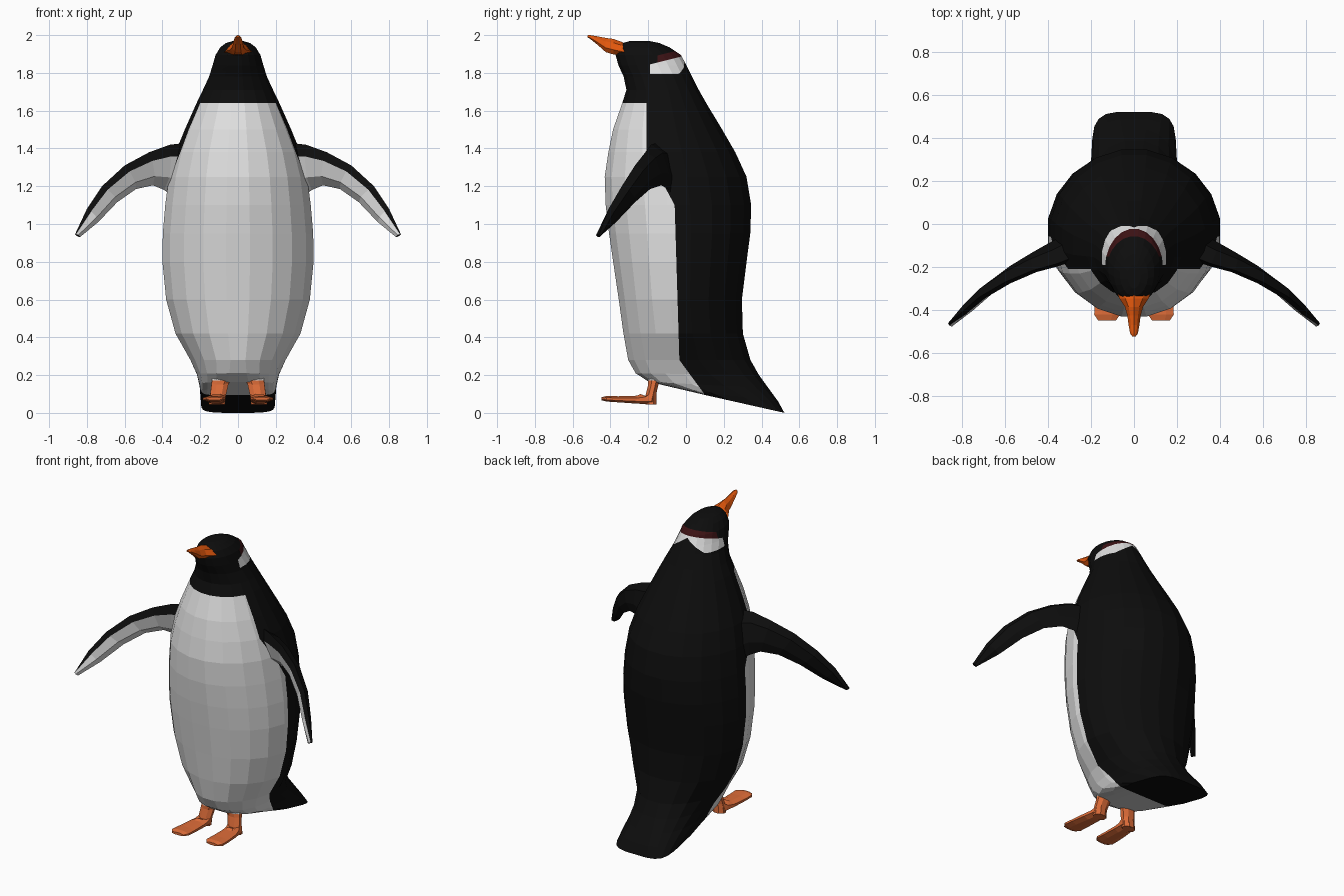
import bpy, bmesh, math
from mathutils import Vector

if "Cube" in bpy.data.objects:
    bpy.data.objects.remove(bpy.data.objects["Cube"])


def colour(name, rgb):
    m = bpy.data.materials.new(name)
    m.diffuse_color = (*rgb, 1)
    m.use_nodes = True
    m.node_tree.nodes["Principled BSDF"].inputs["Base Color"].default_value = m.diffuse_color
    return m


BLACK = colour("black feathers", (0.004, 0.004, 0.004))
WHITE = colour("white feathers", (0.75, 0.75, 0.75))
RED = colour("dark red band", (0.045, 0.006, 0.007))
BEAK = colour("beak orange", (0.75, 0.095, 0.004))
FOOT = colour("foot orange", (0.72, 0.15, 0.04))


def loft(rings, rule=None):
    """Skin closed rings; rule(ring, segment) gives the material index."""
    bm = bmesh.new()
    vs = [[bm.verts.new(p) for p in r] for r in rings]
    n = len(vs[0])
    for i in range(len(vs) - 1):
        for j in range(n):
            k = (j + 1) % n
            f = bm.faces.new((vs[i][j], vs[i][k], vs[i + 1][k], vs[i + 1][j]))
            if rule:
                f.material_index = rule(i, j)
    bm.faces.new(vs[0])
    bm.faces.new(vs[-1])
    bmesh.ops.recalc_face_normals(bm, faces=bm.faces)
    return bm


def finish(bm, name, mats):
    me = bpy.data.meshes.new(name)
    bm.normal_update()
    bm.to_mesh(me)
    bm.free()
    for m in mats:
        me.materials.append(m)
    ob = bpy.data.objects.new(name, me)
    bpy.context.collection.objects.link(ob)
    return ob


def cut(bm, zmin, zmax, co, no):
    fs = [f for f in bm.faces if zmin <= f.calc_center_median().z <= zmax]
    geom = set(fs)
    for f in fs:
        geom.update(f.edges)
        geom.update(f.verts)
    bmesh.ops.bisect_plane(bm, geom=list(geom), dist=1e-5, plane_co=co, plane_no=no)


# Body, head and tail: front y, front z, back y, back z, half width, squareness
def level(z, yf, yb, w):
    return (yf, z, yb, z, w, 1)


BODY = [(0.10, 0.095, 0.522, 0.0, 0.195, 0.5), (-0.05, 0.13, 0.49, 0.06, 0.20, 0.6),
        (-0.20, 0.165, 0.44, 0.13, 0.205, 0.7), (-0.27, 0.21, 0.39, 0.20, 0.22, 0.85)]
BODY += [level(*r) for r in [
    (0.28, -0.31, 0.345, 0.255), (0.42, -0.335, 0.305, 0.335), (0.6, -0.36, 0.30, 0.385),
    (0.8, -0.39, 0.325, 0.405), (0.95, -0.412, 0.345, 0.403), (1.1, -0.43, 0.35, 0.39),
    (1.25, -0.435, 0.325, 0.37), (1.38, -0.415, 0.265, 0.335), (1.5, -0.39, 0.195, 0.285),
    (1.64, -0.34, 0.11, 0.222), (1.71, -0.318, 0.07, 0.188), (1.78, -0.332, 0.035, 0.155),
    (1.84, -0.36, 0.005, 0.136), (1.895, -0.375, -0.025, 0.12), (1.935, -0.36, -0.085, 0.095),
    (1.958, -0.335, -0.14, 0.065), (1.968, -0.30, -0.19, 0.03)]]


def body_ring(yf, zf, yb, zb, w, e, n=20):
    ring = []
    for k in range(n):
        a = 2 * math.pi * (k + 0.5) / n
        c, s = math.cos(a), math.sin(a)
        c = math.copysign(abs(c) ** e, c)
        t = (1 + math.copysign(abs(s) ** e, s)) / 2
        ring.append(Vector((w * c, yf + (yb - yf) * t, zf + (zb - zf) * t)))
    return ring


body = loft([body_ring(*r) for r in BODY])

# Belly edge as a line in y, z; cut it into the faces
EDGE = [(-0.21, 1.64), (-0.21, 1.38), (-0.06, 1.10), (-0.035, 0.28), (0.09, 0.11)]
for (y1, z1), (y2, z2) in zip(EDGE, EDGE[1:]):
    cut(body, z2 if z2 > 0.2 else 0, z1, (0, y1, z1), (0, z2 - z1, y1 - y2))

# Head band cuts
TOP, RED_TOP, VEE = 1.8925, 1.93, 1.875
for co, no in [((0, 0, TOP), (0, -0.25, 1)), ((0, 0, RED_TOP), (0, -0.25, 1)),
               ((0, 0, VEE), (0.7, 0, 1)), ((0, 0, VEE), (-0.7, 0, 1)),
               ((0, 0, 1.795), (0, 0, 1)), ((0, -0.15, 0), (0, 1, 0)),
               ((0, -0.19, 0), (0, 1, 0))]:
    cut(body, 1.75, 1.965, co, no)


def belly_y(z):
    for (y1, z1), (y2, z2) in zip(EDGE, EDGE[1:]):
        if z2 <= z <= z1:
            return y1 + (y2 - y1) * (z - z1) / (z2 - z1)
    return -9 if z > 1.64 else 0.09


for f in body.faces:
    c = f.calc_center_median()
    h = c.z - 0.25 * c.y
    if c.y < belly_y(c.z):
        f.material_index = 1
    elif c.z > 1.795 and c.y > -0.19 and c.z + 0.7 * abs(c.x) > VEE and h < TOP:
        f.material_index = 1
    elif c.z > 1.795 and c.y > -0.15 and TOP < h < RED_TOP:
        f.material_index = 2
finish(body, "body", [BLACK, WHITE, RED])

# Beak: y, bottom, top, half width
rings = []
for y, b, t, w in [(-0.30, 1.885, 1.945, 0.085), (-0.345, 1.892, 1.966, 0.068),
                   (-0.385, 1.898, 1.98, 0.042), (-0.425, 1.91, 1.985, 0.031),
                   (-0.47, 1.95, 1.994, 0.025), (-0.508, 1.98, 2.0, 0.018),
                   (-0.522, 1.988, 1.999, 0.008)]:
    m, u = b + (t - b) * 0.3, b + (t - b) * 0.75
    rings.append([(w * 0.5, y, b), (w, y, m), (w * 0.6, y, u), (0, y, t),
                  (-w * 0.6, y, u), (-w, y, m), (-w * 0.5, y, b)])
finish(loft(rings), "beak", [BEAK])

# Flippers: upper edge, lower edge, half thickness
WING = [((0.27, -0.15, 1.43), (0.33, -0.06, 1.13), 0.05),
        ((0.36, -0.185, 1.42), (0.39, -0.09, 1.18), 0.045),
        ((0.47, -0.215, 1.38), (0.45, -0.13, 1.205), 0.038),
        ((0.60, -0.27, 1.31), (0.54, -0.19, 1.185), 0.033),
        ((0.72, -0.34, 1.20), (0.64, -0.27, 1.115), 0.028),
        ((0.80, -0.41, 1.08), (0.74, -0.37, 1.01), 0.022),
        ((0.863, -0.46, 0.945), (0.835, -0.468, 0.932), 0.012)]


def wing_ring(i, side):
    u, l, t = WING[i]
    u, l = Vector(u), Vector(l)
    a, b = max(i - 1, 0), min(i + 1, len(WING) - 1)
    span = Vector(WING[b][0]) - Vector(WING[a][0])
    n = (l - u).cross(span).normalized() * t
    pts = [u, u.lerp(l, 0.2) + n * 0.8, u.lerp(l, 0.65) + n, l,
           u.lerp(l, 0.7) - n * 0.8, u.lerp(l, 0.25) - n]
    return [Vector((p.x * side, p.y, p.z)) for p in pts]


# Legs and feet: centre x, y, z, half width, half depth vector in y, z
LEG = [(0.085, -0.165, 0.22, 0.055, 0.035, 0.0), (0.088, -0.168, 0.172, 0.05, 0.032, 0.0),
       (0.095, -0.172, 0.155, 0.045, 0.028, 0.004), (0.105, -0.185, 0.10, 0.042, 0.03, 0.01),
       (0.112, -0.20, 0.072, 0.046, 0.042, -0.028), (0.118, -0.26, 0.07, 0.052, 0.0, -0.021),
       (0.123, -0.36, 0.072, 0.058, 0.0, -0.016), (0.125, -0.42, 0.075, 0.06, 0.0, -0.015),
       (0.125, -0.447, 0.075, 0.042, 0.0, -0.008)]


def leg_ring(x, y, z, w, dy, dz, side):
    pts = []
    for k in range(8):
        a = math.pi * (k + 0.5) / 4
        c, s = math.cos(a) * 1.08, math.sin(a) * 1.08
        pts.append((side * (x + w * c), y + dy * s, z + dz * s))
    return pts


for side, word in ((1, "right"), (-1, "left")):
    wing = loft([wing_ring(i, side) for i in range(len(WING))],
                lambda i, j: 1 if j in (1, 2) else 0)
    finish(wing, word + "_flipper", [BLACK, WHITE])
    leg = loft([leg_ring(*r, side) for r in LEG], lambda i, j: 1 if i == 0 else 0)
    finish(leg, word + "_foot", [FOOT, WHITE])
    # Heel block under the ankle
    heel = loft([leg_ring(0.108, -0.182, 0.105, 0.038, 0.026, 0.0, side),
                 leg_ring(0.112, -0.185, 0.045, 0.042, 0.03, 0.0, side)])
    finish(heel, word + "_heel", [FOOT])
